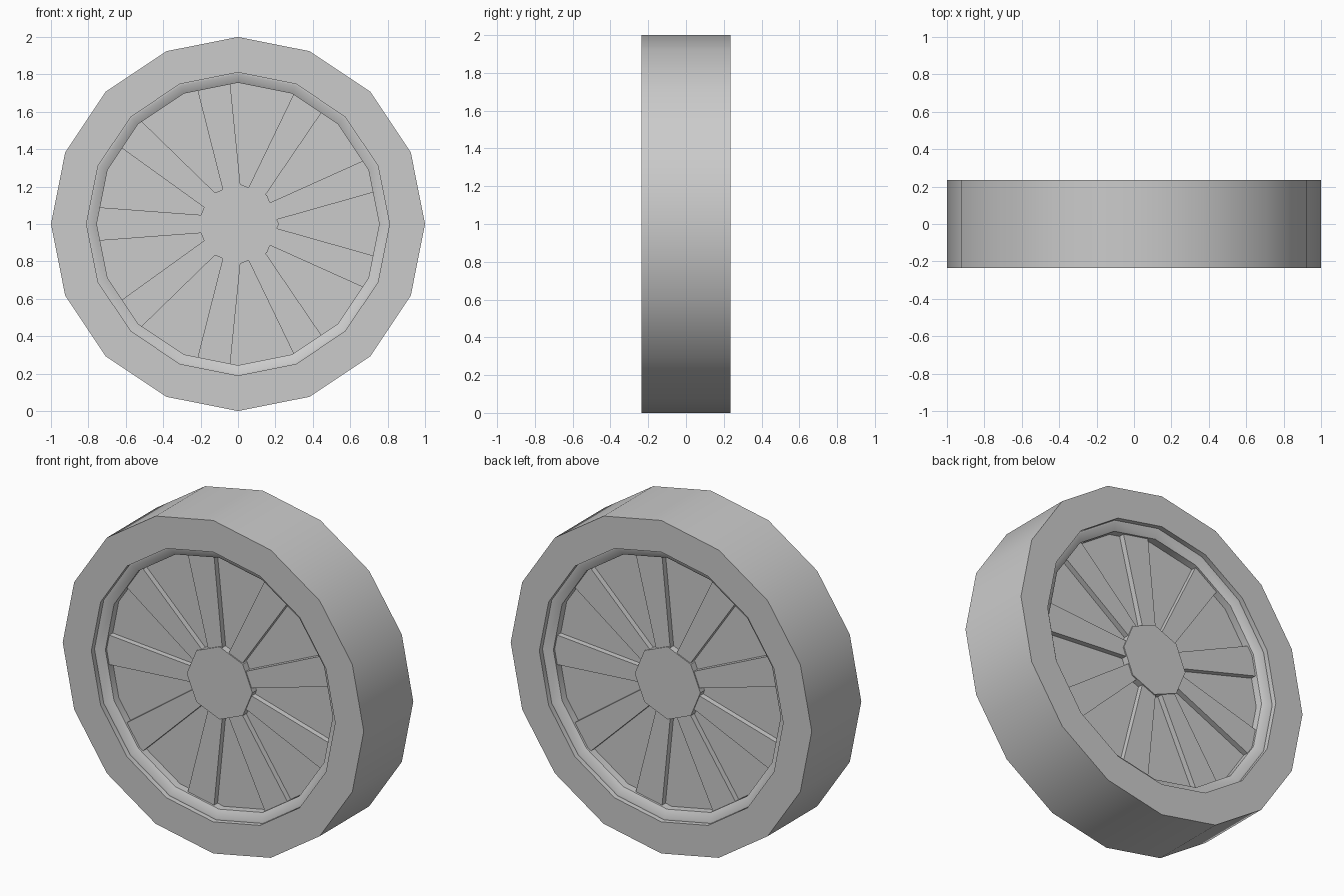
import bpy, bmesh
from math import sin, cos, pi, radians

if "Cube" in bpy.data.objects:
    bpy.data.objects.remove(bpy.data.objects["Cube"])

CZ = 1.0  # axle height


def finish(name, bm, smooth=None):
    bmesh.ops.recalc_face_normals(bm, faces=bm.faces)
    me = bpy.data.meshes.new(name)
    bm.to_mesh(me)
    bm.free()
    ob = bpy.data.objects.new(name, me)
    bpy.context.collection.objects.link(ob)
    if smooth:
        bpy.ops.object.select_all(action='DESELECT')
        ob.select_set(True)
        bpy.context.view_layer.objects.active = ob
        bpy.ops.object.shade_smooth_by_angle(angle=radians(smooth))
    return ob


def ring(name, profile, sides):
    """Revolve a closed (radius, y) profile around the axle."""
    bm = bmesh.new()
    rows = [[bm.verts.new((r * cos(2 * pi * i / sides), y, CZ + r * sin(2 * pi * i / sides)))
             for r, y in profile] for i in range(sides)]
    n = len(profile)
    for i in range(sides):
        a, b = rows[i], rows[(i + 1) % sides]
        for j in range(n):
            k = (j + 1) % n
            bm.faces.new((a[j], a[k], b[k], b[j]))
    return finish(name, bm, 30)


def prism(name, outline, y0, y1):
    """Extrude an (x, z) outline along y."""
    bm = bmesh.new()
    face = bm.faces.new([bm.verts.new((x, y0, CZ + z)) for x, z in outline])
    ext = bmesh.ops.extrude_face_region(bm, geom=[face])
    for v in ext['geom']:
        if isinstance(v, bmesh.types.BMVert):
            v.co.y = y1
    return finish(name, bm)


def polygon(r, sides):
    return [(r * cos(2 * pi * i / sides), r * sin(2 * pi * i / sides)) for i in range(sides)]


# Tyre and rim lip share the 16-sided revolve
tyre_half = [(0.81, -0.235), (1.0, -0.235)]
ring("tyre", tyre_half + [(r, -y) for r, y in reversed(tyre_half)], 16)
lip_half = [(0.755, -0.18), (0.80, -0.205), (0.81, -0.205)]
ring("rim", lip_half + [(r, -y) for r, y in reversed(lip_half)], 16)

# Wheel disc and hub
prism("wheel_disc", polygon(0.76, 16), -0.135, 0.135)
prism("hub", polygon(0.218, 8), -0.175, 0.175)

# Nine flared spokes on each face, the back set turned half a turn about z
for side, label in ((1, "front"), (-1, "back")):
    for k in range(9):
        a = pi + k * radians(40)
        c, s = cos(a), sin(a)
        shape = [(0.15, -0.045), (0.757, -0.09), (0.757, 0.09), (0.15, 0.045)]
        pts = [(side * (u * c - v * s), u * s + v * c) for u, v in shape]
        prism(f"{label}_spoke_{k + 1}", pts, -0.168 * side, -0.12 * side)
